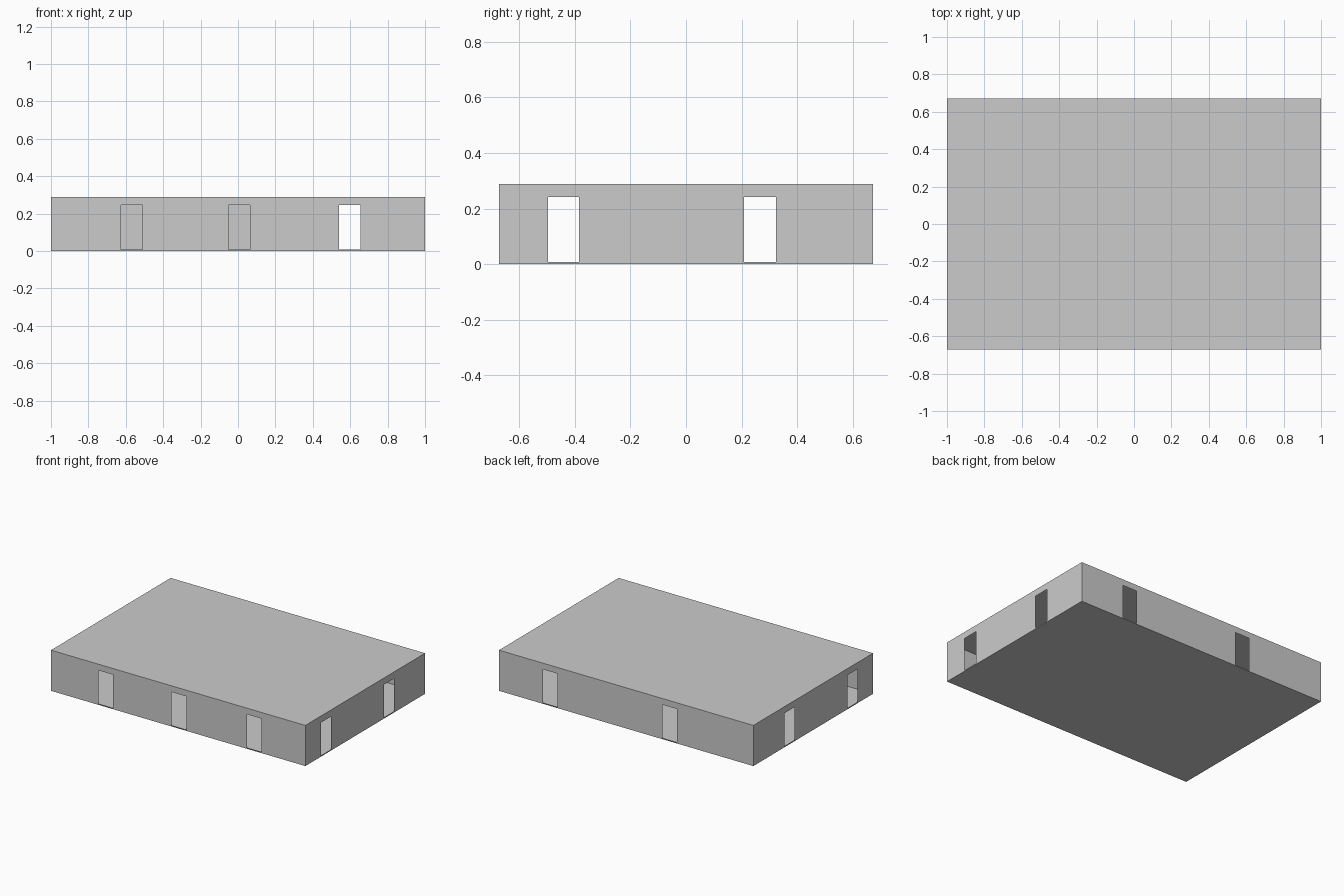
import bpy, bmesh
from mathutils import Vector

if "Cube" in bpy.data.objects:
    bpy.data.objects.remove(bpy.data.objects["Cube"])

HX, HY, H = 1.0, 0.672, 0.289   # half length, half width, height
SILL = 0.007


def make_object(name, bm):
    mesh = bpy.data.meshes.new(name)
    bm.to_mesh(mesh)
    bm.free()
    obj = bpy.data.objects.new(name, mesh)
    bpy.context.collection.objects.link(obj)
    return obj


def sheet_wall(name, start, end, doors, top):
    """Thin wall from start to end; doors are (from, to) distances along it."""
    start, end = Vector(start), Vector(end)
    length = (end - start).length
    along = (end - start).normalized()
    us = sorted([0, length] + [u for d in doors for u in d])
    zs = [0, SILL, top, H]
    bm = bmesh.new()
    grid = [[bm.verts.new(start + along * u + Vector((0, 0, z))) for z in zs] for u in us]
    for i in range(len(us) - 1):
        for k in range(3):
            if k == 1 and i % 2 == 1:      # door opening
                continue
            bm.faces.new((grid[i][k], grid[i + 1][k], grid[i + 1][k + 1], grid[i][k + 1]))
    return make_object(name, bm)


def slab(name, z, up):
    bm = bmesh.new()
    pts = [(-HX, -HY), (HX, -HY), (HX, HY), (-HX, HY)]
    verts = [bm.verts.new((x, y, z)) for x, y in pts]
    bm.faces.new(verts if up else verts[::-1])
    return make_object(name, bm)


# Door spans in world coordinates
front = [(-0.625, -0.511), (-0.051, 0.064), (0.541, 0.656)]
back = [(-0.400, -0.285), (0.541, 0.656)]
sides = [(-0.497, -0.384), (0.209, 0.323)]

# Outer walls, wound so their normals face outward
sheet_wall("front_wall", (-HX, -HY, 0), (HX, -HY, 0),
           [(a + HX, b + HX) for a, b in front], 0.245)
sheet_wall("back_wall", (HX, HY, 0), (-HX, HY, 0),
           [(HX - b, HX - a) for a, b in back], 0.245)
sheet_wall("right_wall", (HX, -HY, 0), (HX, HY, 0),
           [(a + HY, b + HY) for a, b in sides], 0.242)
sheet_wall("left_wall", (-HX, HY, 0), (-HX, -HY, 0),
           [(HY - b, HY - a) for a, b in sides], 0.242)

# Floor and flat roof
slab("floor", 0.0, False)
slab("roof", H, True)
